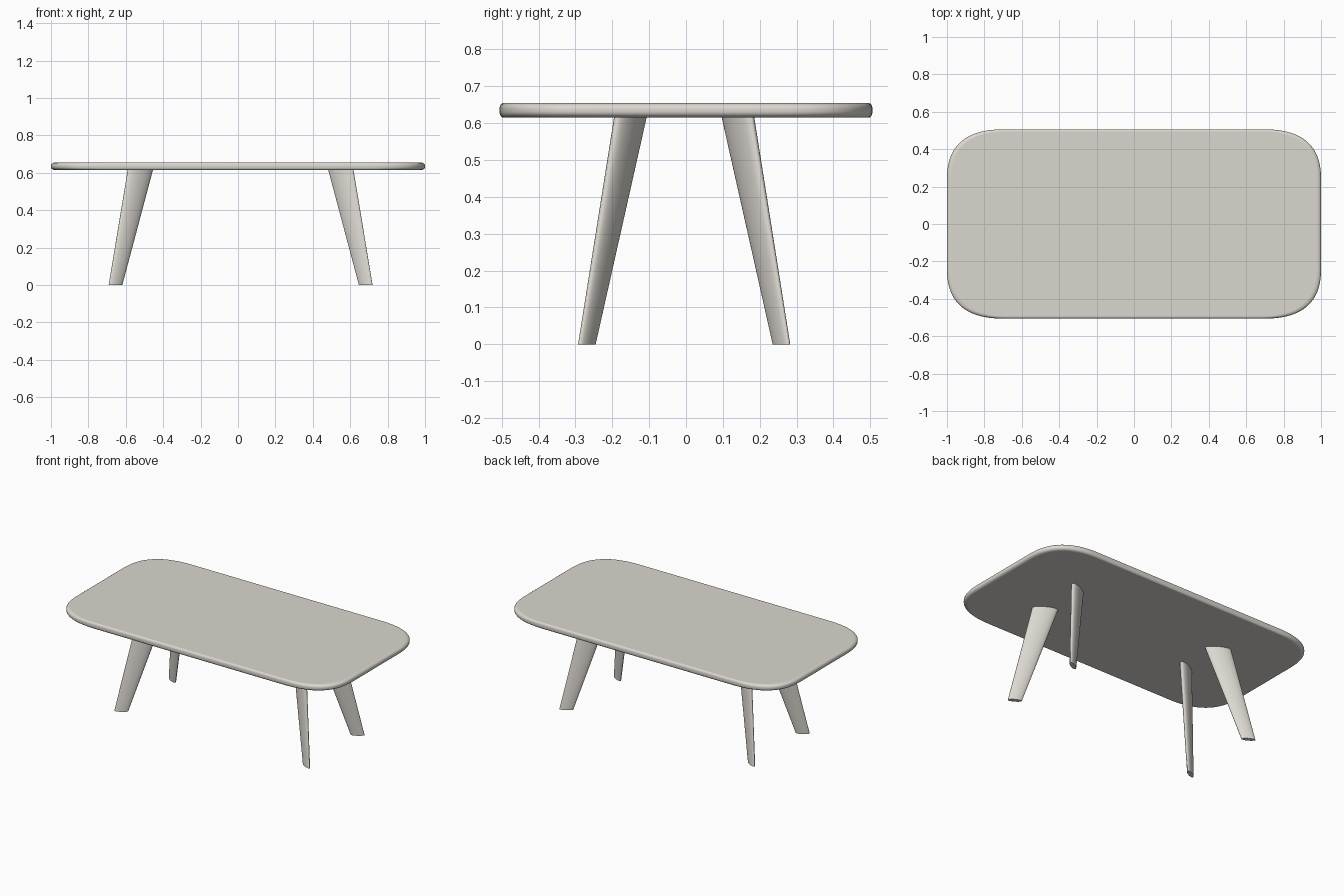
import bpy, bmesh, math

if "Cube" in bpy.data.objects:
    bpy.data.objects.remove(bpy.data.objects["Cube"])

# One warm light grey for the whole table
grey = bpy.data.materials.new("warm light grey")
grey.diffuse_color = (0.71, 0.68, 0.63, 1.0)
grey.use_nodes = True
grey.node_tree.nodes["Principled BSDF"].inputs["Base Color"].default_value = grey.diffuse_color


def loft(name, rings):
    """Bridge a list of equal-length rings, cap both ends, smooth the sides."""
    bm = bmesh.new()
    vs = [[bm.verts.new(p) for p in ring] for ring in rings]
    n = len(vs[0])
    for lo, hi in zip(vs, vs[1:]):
        for i in range(n):
            j = (i + 1) % n
            bm.faces.new((lo[i], lo[j], hi[j], hi[i])).smooth = True
    bm.faces.new(vs[0][::-1])
    bm.faces.new(vs[-1])
    bmesh.ops.recalc_face_normals(bm, faces=bm.faces[:])
    mesh = bpy.data.meshes.new(name)
    bm.to_mesh(mesh)
    bm.free()
    mesh.materials.append(grey)
    obj = bpy.data.objects.new(name, mesh)
    bpy.context.collection.objects.link(obj)
    return obj


def outline(hx, hy, cx, cy, z, steps=14):
    """Rounded rectangle whose corners are quadratic curves of reach cx, cy."""
    pts = []
    for sx, sy in ((1, 1), (-1, 1), (-1, -1), (1, -1)):
        corner = []
        for k in range(steps + 1):
            t = k / steps
            x = hx - cx * (1 - t) ** 2
            y = hy - cy * t ** 2
            corner.append((sx * x, sy * y, z))
        # keep counter-clockwise order round the table
        pts += corner[::-1] if sx * sy > 0 else corner
    return pts


# Table top: flat slab with a rounded rim
Z0, Z1, R = 0.615, 0.655, 0.016
IN_X, IN_Y = 0.022, 0.011
profile = []
for k in range(6):
    a = math.pi / 2 * k / 5
    profile.append((1 - math.sin(a), Z0 + R * (1 - math.cos(a))))
profile += [(i, Z0 + Z1 - z) for i, z in reversed(profile)]
loft("table_top", [outline(1 - IN_X * i, 0.506 - IN_Y * i, 0.30, 0.26, z)
                   for i, z in profile])


# Legs: tapered oval section, long axis turned outward, splayed to the floor
def oval(cx, cy, scale, turn, z, n=48):
    a, b = 0.0768 * scale, 0.0253 * scale
    c, s = math.cos(turn), math.sin(turn)
    ring = []
    for k in range(n):
        t = 2 * math.pi * k / n
        u, v = a * math.cos(t), b * math.sin(t)
        ring.append((cx + u * c - v * s, cy + u * s + v * c, z))
    return ring


OFF_X, OFF_Y = 0.014, -0.005
for sx, side in ((-1, "left"), (1, "right")):
    for sy, end in ((-1, "front"), (1, "back")):
        turn = math.radians(30) * sx * sy
        loft(f"{end}_{side}_leg", [
            oval(OFF_X + sx * 0.669, OFF_Y + sy * 0.264, 0.54, turn, 0.0),
            oval(OFF_X + sx * 0.536, OFF_Y + sy * 0.146, 1.0, turn, Z0 + 0.001),
        ])
